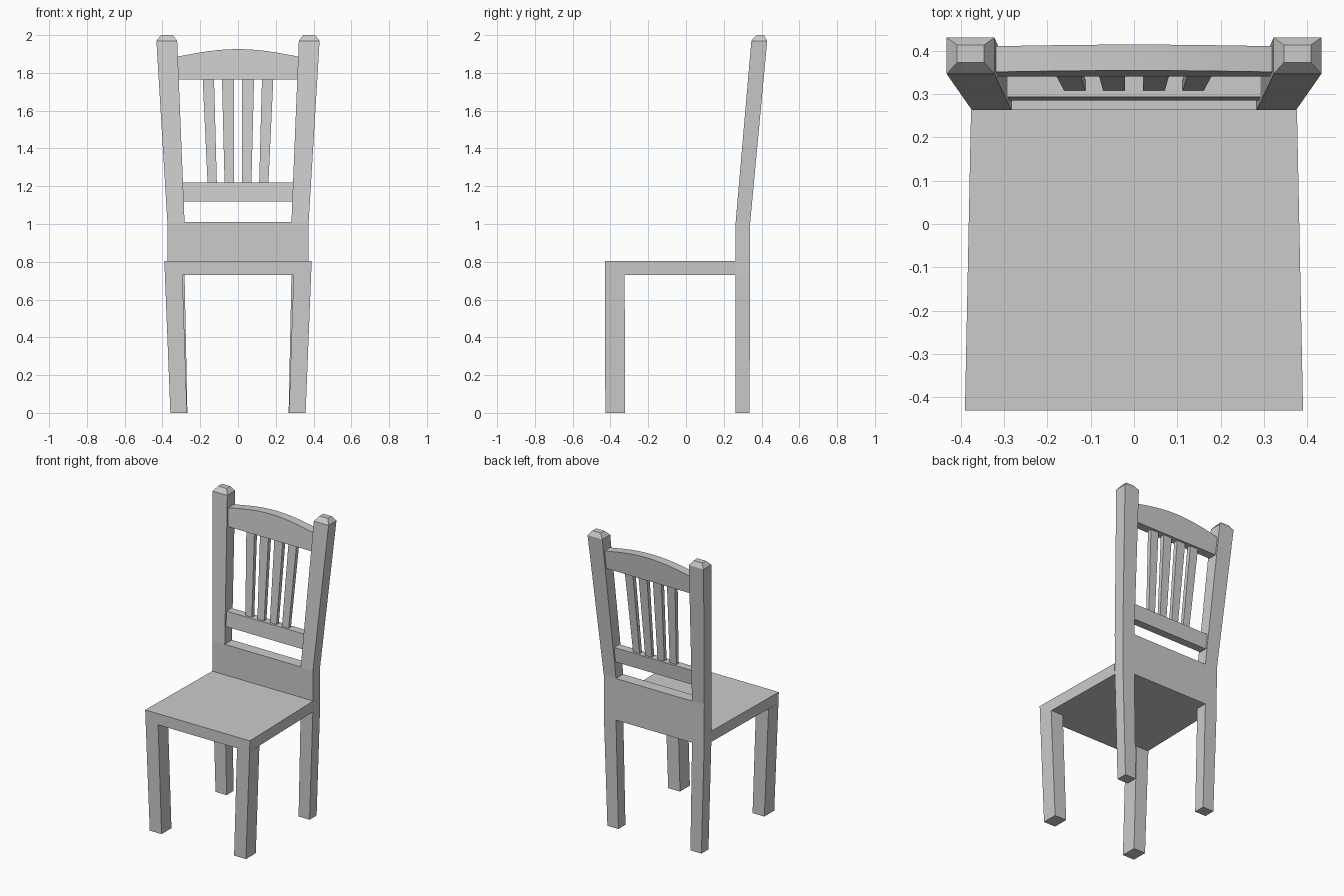
import bpy, bmesh, math

cube = bpy.data.objects.get("Cube")
if cube:
    bpy.data.objects.remove(cube, do_unlink=True)

grey = bpy.data.materials.new("plain_grey")
grey.use_nodes = True
colour = (0.6, 0.6, 0.6, 1)
grey.diffuse_color = colour
grey.node_tree.nodes["Principled BSDF"].inputs["Base Color"].default_value = colour


def loft(name, rings):
    """Skin a closed solid through rings of equal point count."""
    bm = bmesh.new()
    loops = [[bm.verts.new(p) for p in ring] for ring in rings]
    n = len(loops[0])
    for a, b in zip(loops, loops[1:]):
        for i in range(n):
            j = (i + 1) % n
            bm.faces.new((a[i], a[j], b[j], b[i]))
    bm.faces.new(loops[0][::-1])
    bm.faces.new(loops[-1])
    bmesh.ops.recalc_face_normals(bm, faces=bm.faces[:])
    mesh = bpy.data.meshes.new(name)
    bm.to_mesh(mesh)
    bm.free()
    mesh.materials.append(grey)
    obj = bpy.data.objects.new(name, mesh)
    bpy.context.collection.objects.link(obj)
    return obj


def rect(z, x0, x1, y0, y1):
    return [(x0, y0, z), (x1, y0, z), (x1, y1, z), (x0, y1, z)]


def mirrored(name, sections):
    """Build a left part and its copy across x = 0."""
    for side, s in (("left", 1), ("right", -1)):
        loft(f"{side}_{name}", [[(s * x, y, z) for x, y, z in rect(*sec)]
                                for sec in sections])


# Leaning back: front and back planes of the posts above the bend
BEND, POST_TOP = 1.01, 1.97


def lean(z):
    t = (z - BEND) / (POST_TOP - BEND)
    return 0.263 + 0.083 * t, 0.34 + 0.09 * t


def leaning_section(z, x0, x1, inset):
    front, back = lean(z)
    return rect(z, x0, x1, front + inset, back - inset)


# Seat, slightly wider at the front
SEAT_BOTTOM, SEAT_TOP = 0.73, 0.805
loft("seat", [[(-w, -0.43, z), (w, -0.43, z), (w - 0.014, 0.263, z), (0.014 - w, 0.263, z)]
              for z, w in ((SEAT_BOTTOM, 0.387), (SEAT_TOP, 0.39))])

# Front legs
mirrored("front_leg", [(0, 0.27, 0.358, -0.427, -0.322),
                       (SEAT_BOTTOM, 0.294, 0.387, -0.43, -0.325)])

# Back legs running up into the leaning posts with chamfered tips
mirrored("back_post", [(0, 0.268, 0.35, 0.261, 0.336),
                       (SEAT_BOTTOM, 0.283, 0.373, 0.263, 0.34),
                       (BEND, 0.283, 0.374, *lean(BEND)),
                       (POST_TOP, 0.322, 0.432, *lean(POST_TOP)),
                       (2.0, 0.346, 0.408, 0.373, 0.413)])

# Solid panel behind the seat
loft("back_panel", [rect(z, -0.283, 0.283, 0.263, 0.34) for z in (SEAT_BOTTOM, BEND)])

# Lower cross rail
loft("lower_rail", [leaning_section(z, -0.3, 0.3, 0.012) for z in (1.12, 1.22)])

# Arched top rail, swept across in slices
RAIL_BOTTOM, HALF, STEPS = 1.765, 0.325, 12
slices = []
for i in range(STEPS + 1):
    x = HALF * (2 * i / STEPS - 1)
    top = 1.885 + 0.041 * math.cos(math.pi / 2 * x / HALF)
    f0, b0 = lean(RAIL_BOTTOM)
    f1, b1 = lean(top)
    slices.append([(x, f0 + 0.012, RAIL_BOTTOM), (x, b0 - 0.012, RAIL_BOTTOM),
                   (x, b1 - 0.012, top), (x, f1 + 0.012, top)])
top_rail = loft("top_rail", slices)
bpy.ops.object.select_all(action='DESELECT')
top_rail.select_set(True)
bpy.context.view_layer.objects.active = top_rail
bpy.ops.object.shade_smooth_by_angle(angle=math.radians(30))

# Four slats fanning outward
for name, low, high in (("inner_slat", (0.021, 0.071), (0.022, 0.085)),
                        ("outer_slat", (0.112, 0.161), (0.127, 0.187))):
    mirrored(name, [(z, *xs, lean(z)[0] + 0.027, lean(z)[1] - 0.027)
                    for z, xs in ((1.215, low), (1.77, high))])
